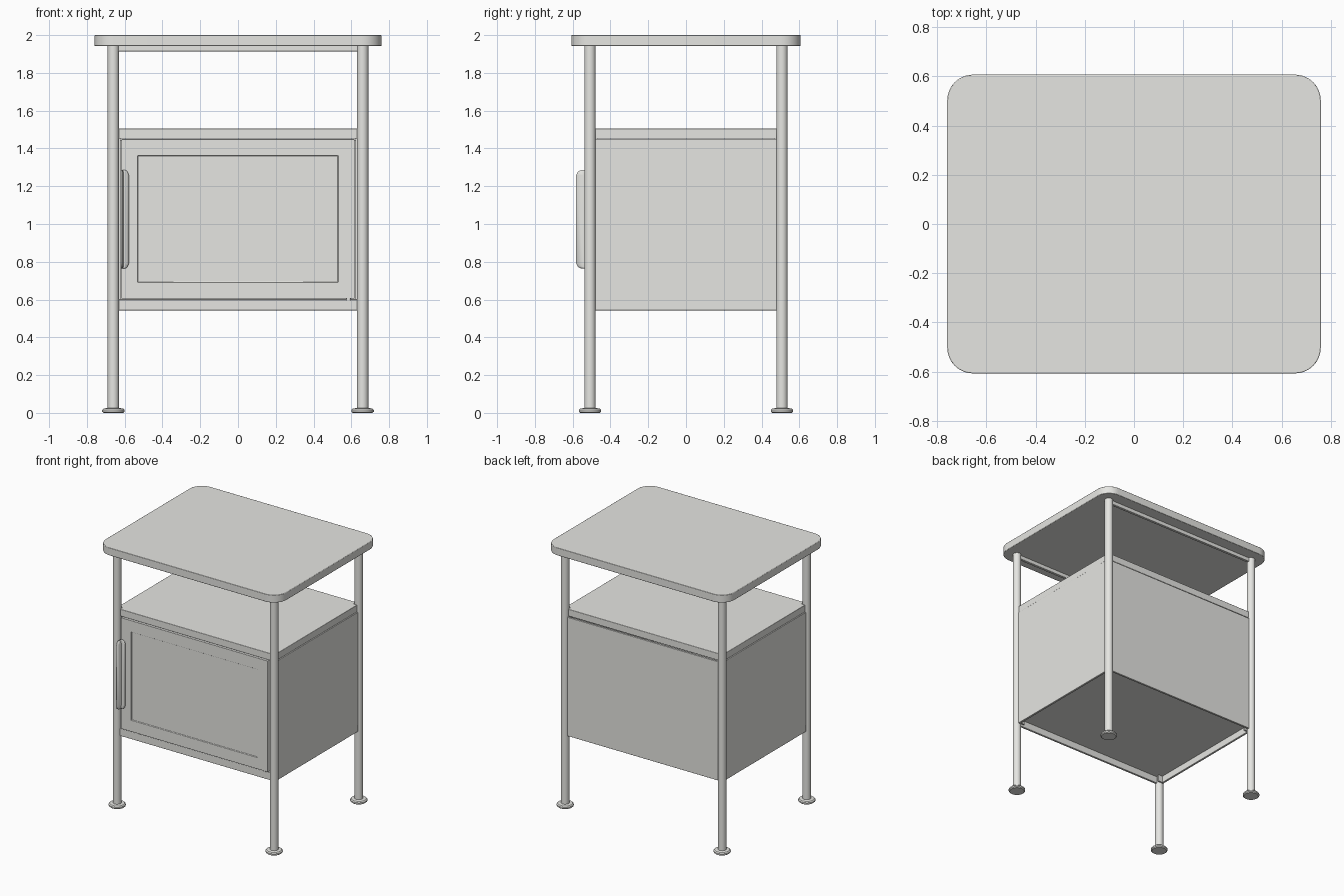
import bpy
import bmesh
from math import radians, sin, cos, pi

cube = bpy.data.objects.get("Cube")
if cube:
    bpy.data.objects.remove(cube, do_unlink=True)

# Single painted-metal colour
GREY = (0.79, 0.79, 0.76, 1)
paint = bpy.data.materials.new("warm grey paint")
paint.use_nodes = True
paint.diffuse_color = GREY
paint.node_tree.nodes["Principled BSDF"].inputs["Base Color"].default_value = GREY


def finish(name, bm, bevel=0.0):
    bmesh.ops.recalc_face_normals(bm, faces=bm.faces)
    mesh = bpy.data.meshes.new(name)
    bm.to_mesh(mesh)
    bm.free()
    obj = bpy.data.objects.new(name, mesh)
    bpy.context.collection.objects.link(obj)
    mesh.materials.append(paint)
    if bevel:
        mod = obj.modifiers.new("soft edges", "BEVEL")
        mod.width, mod.segments = bevel, 2
        mod.limit_method = "ANGLE"
    bpy.ops.object.select_all(action="DESELECT")
    obj.select_set(True)
    bpy.context.view_layer.objects.active = obj
    bpy.ops.object.shade_smooth_by_angle(angle=radians(35))
    return obj


def prism(name, outline, low, high, bevel=0.0):
    """Extrude an (x, y) outline upwards from low to high."""
    bm = bmesh.new()
    face = bm.faces.new([bm.verts.new((x, y, low)) for x, y in outline])
    ext = bmesh.ops.extrude_face_region(bm, geom=[face], use_keep_orig=True)
    verts = [g for g in ext["geom"] if isinstance(g, bmesh.types.BMVert)]
    bmesh.ops.translate(bm, verts=verts, vec=(0, 0, high - low))
    return finish(name, bm, bevel)


def box(name, x, y, z, bevel=0.002):
    return prism(name, [(x[0], y[0]), (x[1], y[0]), (x[1], y[1]), (x[0], y[1])],
                 z[0], z[1], bevel)


def rounded_rect(hx, hy, r, steps=10):
    pts = []
    for i, (sx, sy) in enumerate([(1, 1), (-1, 1), (-1, -1), (1, -1)]):
        for k in range(steps + 1):
            a = (i + k / steps) * pi / 2
            pts.append((sx * (hx - r) + r * cos(a), sy * (hy - r) + r * sin(a)))
    return pts


def lathe(name, profile, x, y, sides=32):
    bm = bmesh.new()
    rings = [[bm.verts.new((x + r * cos(2 * pi * k / sides),
                            y + r * sin(2 * pi * k / sides), z))
              for k in range(sides)] for r, z in profile]
    for a, b in zip(rings, rings[1:]):
        for k in range(sides):
            n = (k + 1) % sides
            bm.faces.new((a[k], a[n], b[n], b[k]))
    bm.faces.new(rings[0])
    bm.faces.new(rings[-1])
    return finish(name, bm)


# Table top with rounded corners
prism("table_top", rounded_rect(0.759, 0.607, 0.105), 1.942, 2.0, bevel=0.003)

# Tubular legs and disc feet
for side, sx in (("left", 1), ("right", -1)):
    for end, sy in (("front", -1), ("back", 1)):
        x, y = sx * 0.66, sy * 0.508
        lathe(f"{end}_{side}_leg", [(0.03, 0.02), (0.03, 1.95)], x, y)
        lathe(f"{end}_{side}_foot",
              [(0.052, 0), (0.059, 0.006), (0.059, 0.016), (0.052, 0.023), (0.03, 0.026)], x, y)

# Rails under the table top
for end, sy in (("front", -1), ("back", 1)):
    box(f"{end}_top_rail", (-0.635, 0.635), (sy * 0.508 - 0.01, sy * 0.508 + 0.01),
        (1.914, 1.945))


# Shelf and floor, notched around the legs
def notched(hx, hy, nx, ny):
    return [(-nx, -hy), (nx, -hy), (nx, -ny), (hx, -ny), (hx, ny), (nx, ny),
            (nx, hy), (-nx, hy), (-nx, ny), (-hx, ny), (-hx, -ny), (-nx, -ny)]


prism("shelf", notched(0.667, 0.513, 0.633, 0.48), 1.452, 1.505, bevel=0.003)
prism("cabinet_floor", notched(0.66, 0.508, 0.63, 0.478), 0.594, 0.602)

# Cabinet walls and lower front rail
for side, sx in (("left", 1), ("right", -1)):
    box(f"{side}_panel", sorted((sx * 0.656, sx * 0.672)), (-0.48, 0.48), (0.543, 1.451))
box("back_panel", (-0.633, 0.633), (0.504, 0.52), (0.543, 1.446))
box("front_lower_rail", (-0.633, 0.633), (-0.515, -0.499), (0.543, 0.6))

# Inner corner posts closing the gaps beside the legs
for sx in (-1, 1):
    for sy in (-1, 1):
        box("corner_post", sorted((sx * 0.622, sx * 0.662)), sorted((sy * 0.468, sy * 0.48)),
            (0.545, 1.455), bevel=0)

# Door with a sunken centre panel
bm = bmesh.new()
X0, X1, Z0, Z1, FRONT, BACK = -0.618, 0.617, 0.605, 1.449, -0.525, -0.49
front = bm.faces.new([bm.verts.new((x, FRONT, z))
                      for x, z in ((X0, Z0), (X1, Z0), (X1, Z1), (X0, Z1))])
ext = bmesh.ops.extrude_face_region(bm, geom=[front], use_keep_orig=True)
bmesh.ops.translate(bm, vec=(0, BACK - FRONT, 0),
                    verts=[g for g in ext["geom"] if isinstance(g, bmesh.types.BMVert)])
for margin in (0.086, 0.003):
    bmesh.ops.inset_region(bm, faces=[front], thickness=margin, use_even_offset=True)
bmesh.ops.translate(bm, verts=front.verts, vec=(0, 0.007, 0))
finish("door", bm, bevel=0.0015)

# Door handle: a flat tab on the door folding forward into a thin grip
bm = bmesh.new()
FOLD = [(0.037, 0), (0.016, 0), (0.006, -0.004), (0.001, -0.014), (0, -0.053)]
rows = []
for z, reach in ((0.765, 0.5), (0.772, 0.8), (0.792, 1), (1.258, 1), (1.278, 0.8), (1.285, 0.5)):
    rows.append([bm.verts.new((-0.615 + dx * reach, FRONT - 0.004 + dy * reach, z))
                 for dx, dy in FOLD])
for a, b in zip(rows, rows[1:]):
    for k in range(len(FOLD) - 1):
        bm.faces.new((a[k], a[k + 1], b[k + 1], b[k]))
handle = finish("door_handle", bm)
sheet = handle.modifiers.new("sheet thickness", "SOLIDIFY")
sheet.thickness = 0.008
sheet.offset = 0

# Hinge pin at the lower corner of the door
lathe("hinge_pin", [(0.012, 0.596), (0.012, 0.61)], 0.585, -0.508, sides=16)
